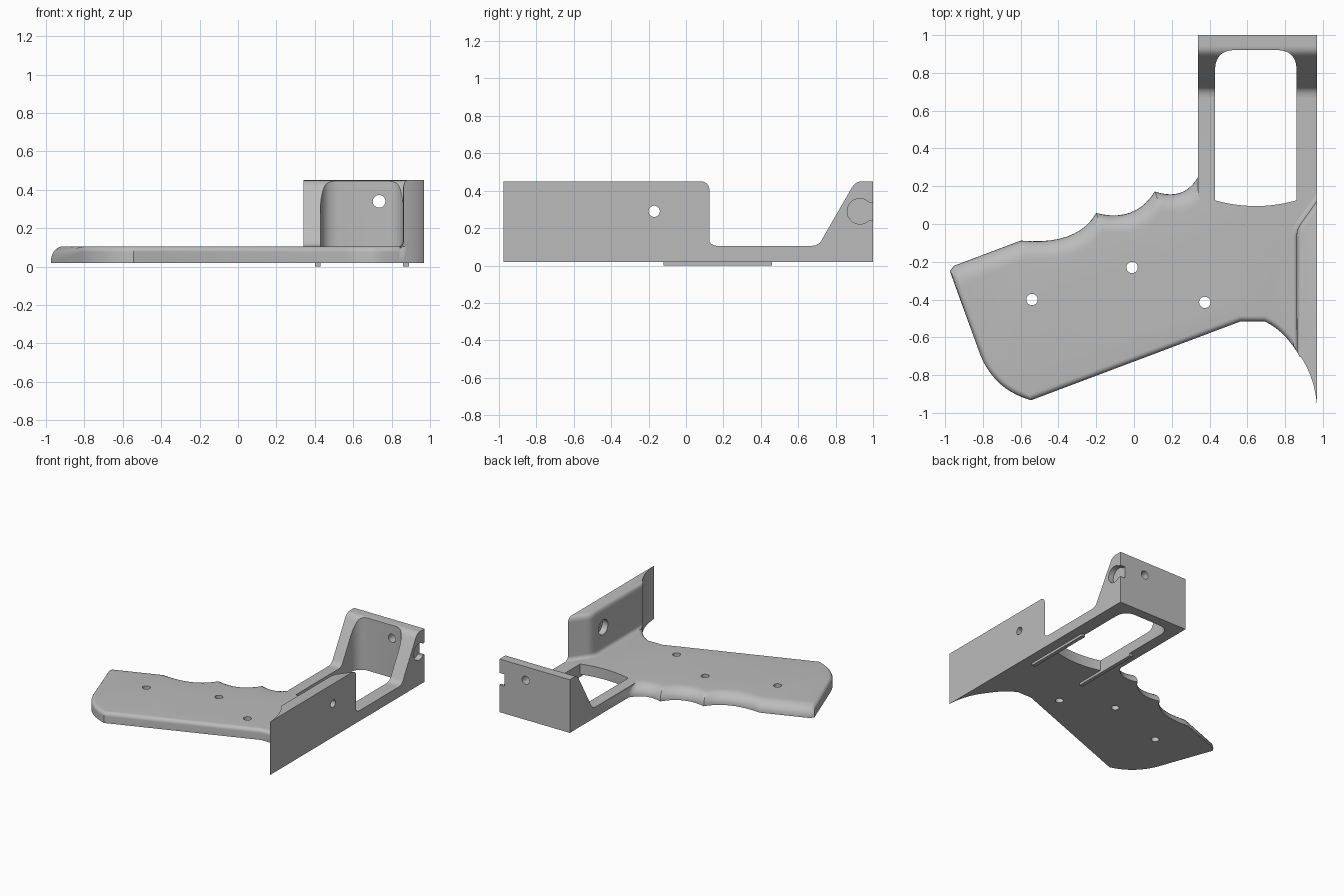
import bpy, bmesh, math
from mathutils import Vector

if "Cube" in bpy.data.objects:
    bpy.data.objects.remove(bpy.data.objects["Cube"], do_unlink=True)

BASE, TOP, TALL = 0.02, 0.105, 0.45
grey = bpy.data.materials.new("light_grey")
grey.use_nodes = True
grey.diffuse_color = (0.5, 0.5, 0.5, 1)
grey.node_tree.nodes["Principled BSDF"].inputs["Base Color"].default_value = (0.5, 0.5, 0.5, 1)


def curve(a, m, b, n=10):
    """Smooth arc from a through m to b."""
    a, m, b = Vector(a), Vector(m), Vector(b)
    c = 2 * m - (a + b) / 2
    return [a * (1 - t) ** 2 + 2 * c * t * (1 - t) + b * t * t
            for t in (i / n for i in range(n + 1))]


def inward(pts, i):
    """Unit normal pointing into a counter-clockwise outline."""
    p, q = Vector(pts[i - 1]), Vector(pts[(i + 1) % len(pts)])
    d = (q - p).normalized()
    return Vector((-d.y, d.x))


def make_object(name, rings, sideways=False):
    """Skin a stack of rings; sideways runs the stack along x."""
    bm = bmesh.new()
    loops = [[bm.verts.new((p[2], p[0], p[1]) if sideways else p) for p in r] for r in rings]
    n = len(loops[0])
    for lo, hi in zip(loops, loops[1:]):
        for i in range(n):
            j = (i + 1) % n
            bm.faces.new((lo[i], lo[j], hi[j], hi[i]))
    bm.faces.new(loops[0][::-1])
    bm.faces.new(loops[-1])
    bmesh.ops.remove_doubles(bm, verts=bm.verts, dist=1e-5)
    bmesh.ops.recalc_face_normals(bm, faces=bm.faces)
    me = bpy.data.meshes.new(name)
    bm.to_mesh(me)
    bm.free()
    me.materials.append(grey)
    ob = bpy.data.objects.new(name, me)
    bpy.context.collection.objects.link(ob)
    return ob


def prism(name, pts, lo, hi, sideways=False):
    return make_object(name, [[(p[0], p[1], w) for p in pts] for w in (lo, hi)], sideways)


def circle(cx, cy, r, n=32):
    return [(cx + r * math.cos(i * math.tau / n), cy + r * math.sin(i * math.tau / n))
            for i in range(n)]


def rect(x0, y0, x1, y1):
    return [(x0, y0), (x1, y0), (x1, y1), (x0, y1)]


def activate(ob):
    bpy.ops.object.select_all(action='DESELECT')
    ob.select_set(True)
    bpy.context.view_layer.objects.active = ob


def cut(ob, cutter):
    activate(ob)
    mod = ob.modifiers.new("cut", 'BOOLEAN')
    mod.operation, mod.solver, mod.object = 'DIFFERENCE', 'EXACT', cutter
    bpy.ops.object.modifier_apply(modifier=mod.name)
    bpy.data.objects.remove(cutter, do_unlink=True)


def window():
    pts = curve((0.43, 0.125), (0.645, 0.095), (0.86, 0.125), 14)
    pts += curve((0.86, 0.83), (0.834, 0.894), (0.77, 0.92), 8)
    pts += curve((0.52, 0.92), (0.456, 0.894), (0.43, 0.83), 8)
    return prism("window_cutter", pts, -0.1, 0.6)


STEPS = [i / 7 * math.pi / 2 for i in range(8)]

# Base plate: finger grooves, grip end, lower edge, then the frame
fingers = curve((0.34, 0.25), (0.245, 0.165), (0.11, 0.172))
fingers += curve((0.11, 0.172), (-0.02, 0.06), (-0.2, 0.058))[1:]
fingers += curve((-0.2, 0.058), (-0.35, -0.065), (-0.6, -0.088))[1:]
fingers += [Vector((-0.955, -0.222))]
corner = [Vector((-0.975, -0.25))]
edge = curve((-0.815, -0.69), (-0.71, -0.845), (-0.545, -0.933))
edge += [Vector((0.566, -0.515))]
edge += curve((0.69, -0.515), (0.78, -0.575), (0.862, -0.675), 6)
neck = curve((0.862, -0.675), (0.937, -0.81), (0.97, -0.975))
frame = neck[1:] + [Vector((0.97, 1)), Vector((0.34, 1))]
outline = fingers + corner + edge + frame
inset = []
for i in range(len(outline)):
    if i == 0:
        inset.append((Vector((0, -0.1)), 0.08))
    elif i < len(fingers):
        inset.append((Vector((0.035, -0.095)), 0.08))
    elif i == len(fingers):
        inset.append((Vector((0.06, -0.085)), 0.08))
    elif i < len(fingers) + len(edge):
        inset.append((inward(outline, i) * 0.03, 0.03))
    else:
        inset.append((Vector((0, 0)), 0))
rings = [[(*p, BASE) for p in outline]]
for a in STEPS:
    rings.append([(*(p + d * (1 - math.cos(a))), TOP - h * (1 - math.sin(a)))
                  for p, (d, h) in zip(outline, inset)])
plate = make_object("base_plate", rings)
cut(plate, window())
for x, y in ((-0.54, -0.4), (-0.01, -0.23), (0.375, -0.415)):
    cut(plate, prism("screw_cutter", circle(x, y, 0.03), -0.1, 0.3))

# Side wall: filleted foot, rounded top on the inner edge
wall = [Vector((0.97, -0.975)), Vector((0.97, 0.125))]
wall += curve((0.89, 0.012), (0.866, -0.03), (0.86, -0.08), 6) + neck[:-1]
last = len(wall) - len(neck) + 1
slide = [Vector((0, 0)), Vector((0, -0.045))]
slide += [inward(wall, i) * 0.025 for i in range(2, last)]
slide += [Vector((0.018, -0.033))] + [Vector((0, 0))] * (len(neck) - 2)
profile = [(-1, 0.06)]
profile += [(math.sin(a) - 1, TOP + 0.03 * (1 - math.cos(a))) for a in STEPS]
profile += [(1 - math.cos(a), TALL - 0.045 * (1 - math.sin(a))) for a in STEPS]
side = make_object("side_wall", [[(*(p + d * f), z) for p, d in zip(wall, slide)]
                                 for f, z in profile])
cut(side, prism("bolt_cutter", circle(-0.17, 0.29, 0.03), 0.7, 1.1, True))
cut(side, prism("recess_cutter", circle(-0.17, 0.29, 0.06), 0.7, 0.91, True))

# End wall with sloping gussets
gusset = [(1, 0.06), (1, TALL)]
gusset += curve((0.945, TALL), (0.908, 0.44), (0.88, 0.405), 8)
gusset += curve((0.73, 0.145), (0.708, 0.116), (0.67, TOP), 8) + [(0.67, 0.06)]
end = prism("end_wall", gusset, 0.34, 0.97, True)
cut(end, window())
hole = [(y, x) for x, y in circle(0.735, 0.34, 0.033)]
pin = make_object("pin_cutter", [[(x, w, z) for z, x in hole] for w in (0.8, 1.1)])
cut(end, pin)
cut(end, prism("socket_cutter", circle(0.93, 0.29, 0.068), 0.925, 1.1, True))
cut(end, prism("slot_cutter", rect(0.93, 0.242, 1.1, 0.338), 0.925, 1.1, True))

# Locating ribs underneath
ribs = [prism(name, rect(x, -0.12, x + 0.03, 0.46), 0, 0.03)
        for name, x in (("right_rib", 0.4), ("left_rib", 0.86))]

for ob in (plate, side, end):
    activate(ob)
    bpy.ops.object.shade_smooth_by_angle(angle=math.radians(35))
